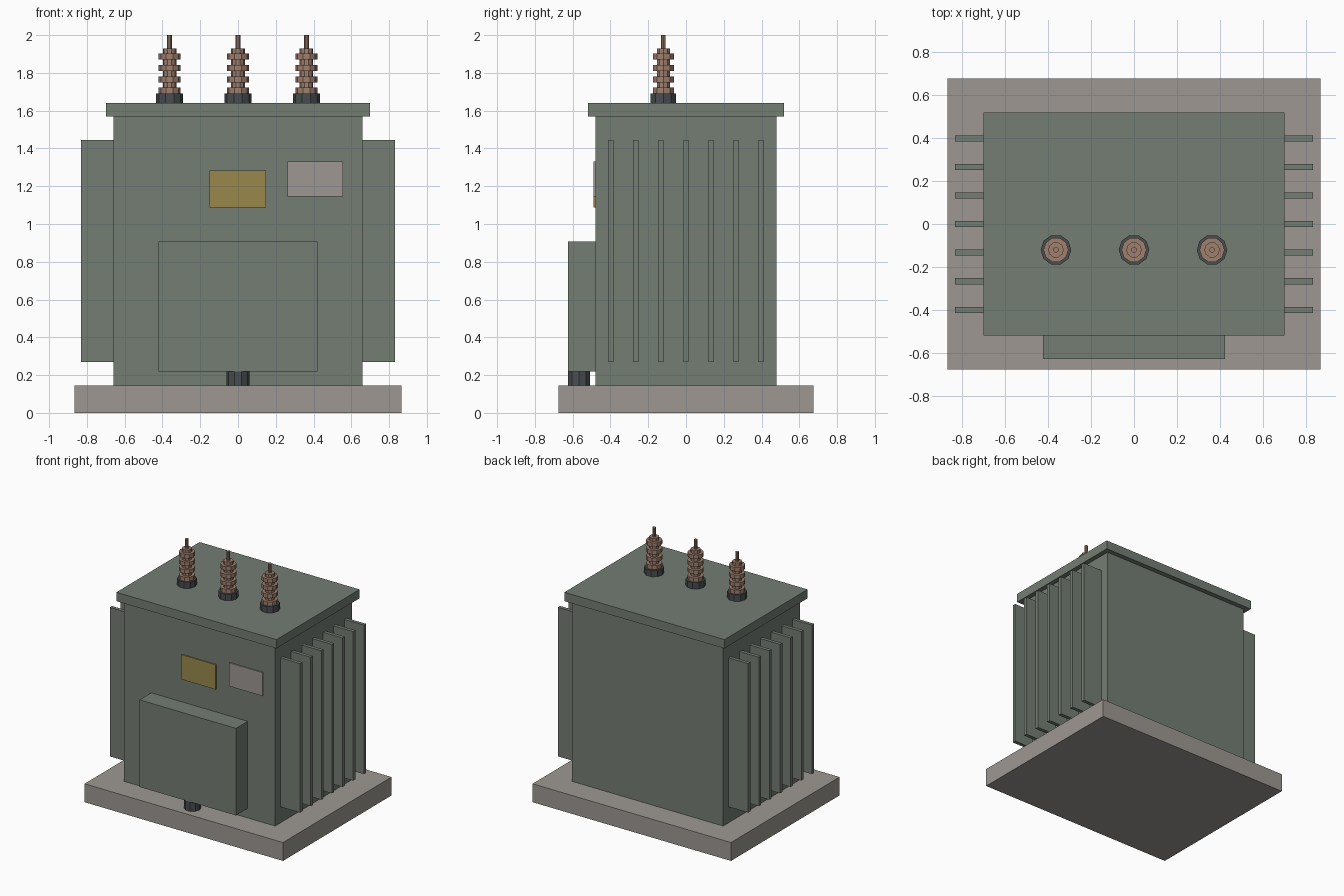
import bpy, bmesh, math

if "Cube" in bpy.data.objects:
    bpy.data.objects.remove(bpy.data.objects["Cube"])


def material(name, color):
    m = bpy.data.materials.new(name)
    m.diffuse_color = (*color, 1)
    m.use_nodes = True
    m.node_tree.nodes["Principled BSDF"].inputs["Base Color"].default_value = m.diffuse_color
    return m


GREEN = material("grey_green_paint", (0.175, 0.205, 0.173))
CONCRETE = material("concrete_grey", (0.34, 0.313, 0.287))
BROWN = material("brown_porcelain", (0.35, 0.215, 0.155))
DARK = material("dark_metal", (0.068, 0.076, 0.08))
YELLOW = material("warning_yellow", (0.32, 0.25, 0.07))


def finish(name, bm, mat):
    bmesh.ops.recalc_face_normals(bm, faces=bm.faces)
    me = bpy.data.meshes.new(name)
    bm.to_mesh(me)
    bm.free()
    me.materials.append(mat)
    ob = bpy.data.objects.new(name, me)
    bpy.context.collection.objects.link(ob)
    return ob


def box(name, x, y, z, mat):
    """Box from (min, max) ranges on each axis."""
    bm = bmesh.new()
    bmesh.ops.create_cube(bm, size=1)
    for v in bm.verts:
        for i, (lo, hi) in enumerate((x, y, z)):
            v.co[i] = lo if v.co[i] < 0 else hi
    return finish(name, bm, mat)


def lathe(name, x, y, profile, mat, sides=10):
    """Closed solid turned from (radius, z) points, bottom to top."""
    bm = bmesh.new()
    rings = []
    for r, z in profile:
        rings.append([bm.verts.new((x + r * math.cos(math.tau * i / sides),
                                    y + r * math.sin(math.tau * i / sides), z))
                      for i in range(sides)])
    for a, b in zip(rings, rings[1:]):
        for i in range(sides):
            j = (i + 1) % sides
            bm.faces.new((a[i], a[j], b[j], b[i]))
    bm.faces.new(rings[0][::-1])
    bm.faces.new(rings[-1])
    return finish(name, bm, mat)


# Plinth, tank and lid
box("plinth", (-0.866, 0.866), (-0.676, 0.676), (0, 0.145), CONCRETE)
box("tank", (-0.66, 0.66), (-0.48, 0.48), (0.145, 1.57), GREEN)
box("lid", (-0.698, 0.698), (-0.518, 0.518), (1.57, 1.64), GREEN)

# Cooling fins on both sides
for side, s in (("left", -1), ("right", 1)):
    for i in range(7):
        y = -0.398 + i * 0.1325
        xs = sorted((s * 0.66, s * 0.83))
        box(f"{side}_cooling_fin_{i + 1}", xs, (y - 0.014, y + 0.014), (0.27, 1.445), GREEN)

# Cable cabinet with conduit below
box("cable_cabinet", (-0.421, 0.421), (-0.626, -0.48), (0.22, 0.907), GREEN)
lathe("conduit", 0, -0.567, [(0.062, 0.145), (0.062, 0.22)], DARK)

# Plates on the tank front
box("warning_plate", (-0.15, 0.148), (-0.489, -0.48), (1.088, 1.283), YELLOW)
box("rating_plate", (0.262, 0.555), (-0.489, -0.48), (1.146, 1.33), CONCRETE)

# Ribbed bushings with collars and terminal pins
ribbed = []
for k in range(4):
    z = 1.69 + k * 0.06
    ribbed += [(0.058, z), (0.058, z + 0.032), (0.036, z + 0.032), (0.036, z + 0.06)]
ribbed[-1] = (0.036, 1.928)
ribbed += [(0.013, 1.928), (0.013, 2.0)]
for n, x in (("left", -0.362), ("middle", 0), ("right", 0.362)):
    lathe(f"{n}_bushing_collar", x, -0.12, [(0.071, 1.64), (0.071, 1.69)], DARK)
    lathe(f"{n}_bushing", x, -0.12, ribbed, BROWN)
